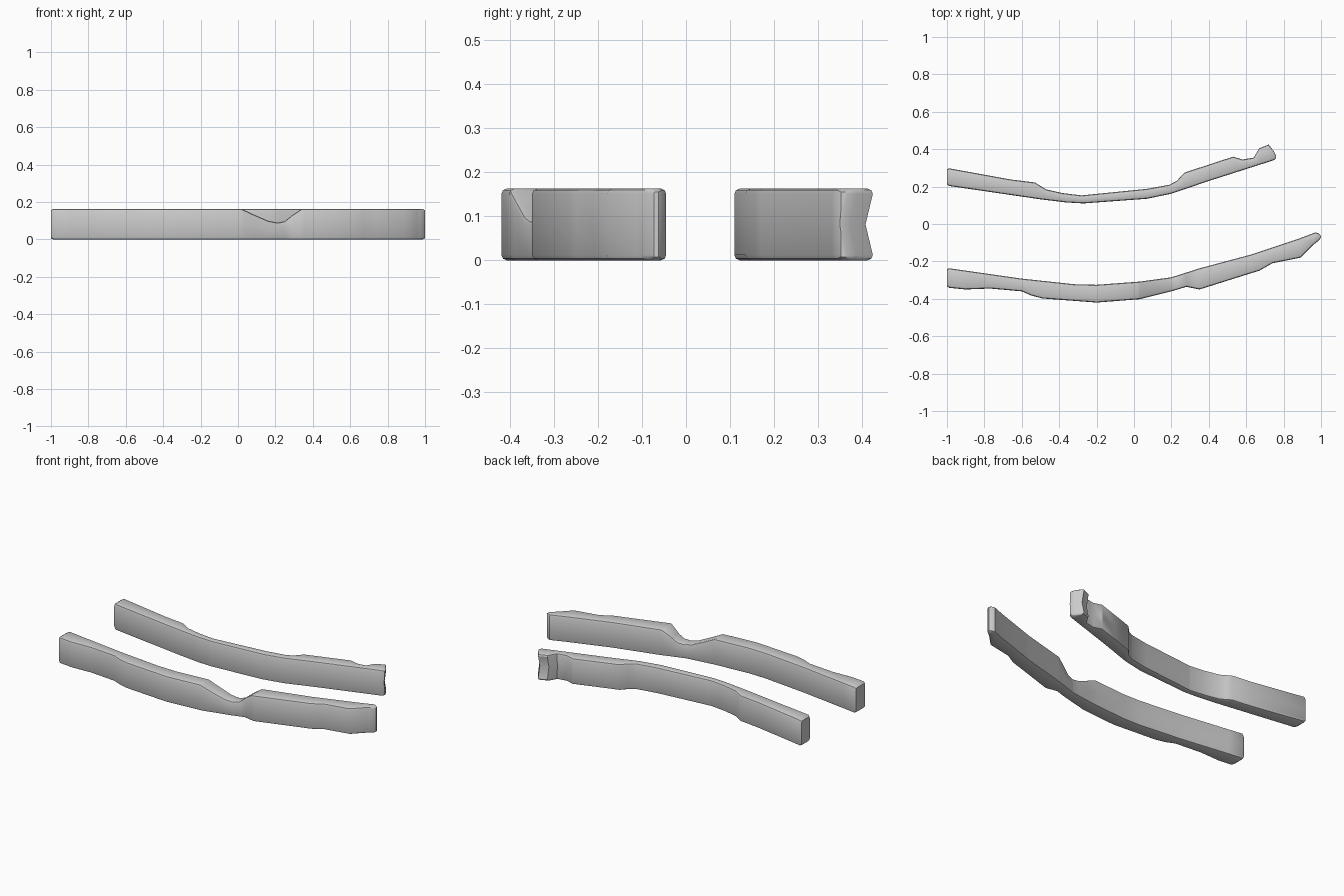
import bpy
import bmesh

HEIGHT = 0.163
ROUND = 0.012

cube = bpy.data.objects.get("Cube")
if cube:
    bpy.data.objects.remove(cube, do_unlink=True)


def sample(line, x):
    """Height of a polyline at x."""
    if x <= line[0][0]:
        return line[0][1]
    for (xa, ya), (xb, yb) in zip(line, line[1:]):
        if x <= xb:
            return ya + (yb - ya) * (x - xa) / (xb - xa)
    return line[-1][1]


def section(front, back, bottom, top, groove):
    """Rounded rectangle in the y-z plane with an optional dent in its back side."""
    r = min(ROUND, (back - front) * 0.3)
    s = r * 0.3
    mid = (bottom + top) / 2
    return [
        (front + r, bottom), (back - r, bottom),
        (back - s, bottom + s), (back, bottom + r),
        (back - groove, mid),
        (back, top - r), (back - s, top - s),
        (back - r, top), (front + r, top),
        (front + s, top - s), (front, top - r),
        (front, mid),
        (front, bottom + r), (front + s, bottom + s),
    ]


def make_plank(name, front, back, top, groove):
    """Loft a plank along x between its front and back edge lines."""
    start, end = front[0][0], front[-1][0]
    stations = {p[0] for line in (front, back, top, groove) for p in line}
    stations |= {start + ROUND, end - ROUND}
    stations = sorted(x for x in stations if start <= x <= end)

    bm = bmesh.new()
    rings = []
    for x in stations:
        inset = ROUND * 0.6 if x in (start, end) else 0
        ring = section(sample(front, x) + inset, sample(back, x) - inset,
                       inset, sample(top, x) - inset, sample(groove, x))
        rings.append([bm.verts.new((x, y, z)) for y, z in ring])

    count = len(rings[0])
    for a, b in zip(rings, rings[1:]):
        for i in range(count):
            j = (i + 1) % count
            bm.faces.new((a[i], a[j], b[j], b[i]))
    bm.faces.new(rings[0])
    bm.faces.new(rings[-1])
    bmesh.ops.recalc_face_normals(bm, faces=bm.faces)

    mesh = bpy.data.meshes.new(name)
    bm.to_mesh(mesh)
    bm.free()
    plank = bpy.data.objects.new(name, mesh)
    bpy.context.collection.objects.link(plank)

    bpy.ops.object.select_all(action="DESELECT")
    plank.select_set(True)
    bpy.context.view_layer.objects.active = plank
    bpy.ops.object.shade_smooth_by_angle(angle=0.6)
    return plank


# Back plank with stepped back side and a grooved nub at its left end
make_plank(
    "back_plank",
    front=[(-1, .205), (-.5, .132), (-.36, .115), (-.27, .11), (.07, .135),
           (.2, .162), (.4, .23), (.76, .345)],
    back=[(-1, .3), (-.66, .238), (-.53, .222), (-.47, .185), (-.38, .165),
          (-.28, .153), (.07, .188), (.19, .21), (.23, .232), (.27, .275),
          (.53, .36), (.58, .345), (.64, .355), (.67, .405), (.72, .425),
          (.76, .372)],
    top=[(-1, HEIGHT), (.76, HEIGHT)],
    groove=[(.62, 0), (.68, .018), (.76, .015)],
)

# Front plank with a saddle-shaped notch worn through its top
make_plank(
    "front_plank",
    front=[(-1, -.34), (-.9, -.35), (-.77, -.345), (-.6, -.36), (-.55, -.382),
           (-.49, -.398), (-.2, -.42), (.03, -.402), (.2, -.36), (.28, -.336),
           (.35, -.35), (.62, -.265), (.67, -.25), (.74, -.21), (.89, -.18),
           (.96, -.11), (1, -.08)],
    back=[(-1, -.235), (-.6, -.292), (-.32, -.322), (-.2, -.325), (.03, -.308),
          (.2, -.285), (.35, -.237), (.62, -.165), (.89, -.075), (.97, -.045),
          (1, -.055)],
    top=[(.02, HEIGHT), (.08, .135), (.16, .1), (.21, .09), (.25, .097),
         (.29, .13), (.34, HEIGHT)],
    groove=[(-1, 0), (1, 0)],
)
